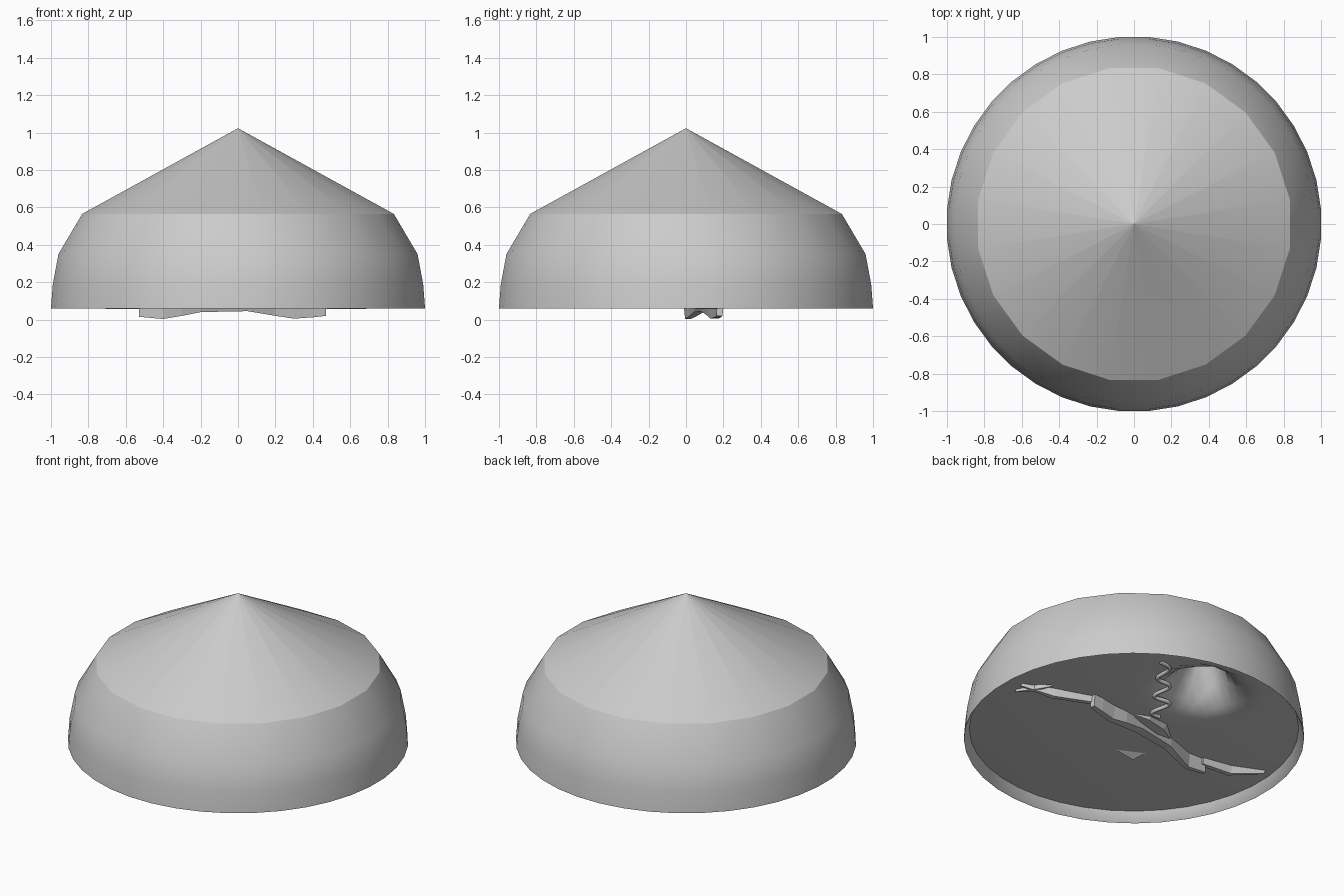
import bpy, bmesh, math
from math import cos, sin, pi, exp

cube = bpy.data.objects.get("Cube")
if cube:
    bpy.data.objects.remove(cube, do_unlink=True)

grey = bpy.data.materials.new("plain_grey")
grey.use_nodes = True
grey.diffuse_color = (0.6, 0.6, 0.6, 1)
grey.node_tree.nodes["Principled BSDF"].inputs["Base Color"].default_value = (0.6, 0.6, 0.6, 1)

SIDES = 40
FLOOR_Z = 0.125
FLOOR_R = 0.968


def make(name, bm, smooth=False):
    """Turn a bmesh into an object with the shared material."""
    bmesh.ops.recalc_face_normals(bm, faces=bm.faces)
    mesh = bpy.data.meshes.new(name)
    bm.to_mesh(mesh)
    bm.free()
    mesh.materials.append(grey)
    obj = bpy.data.objects.new(name, mesh)
    bpy.context.collection.objects.link(obj)
    if smooth:
        bpy.ops.object.select_all(action="DESELECT")
        obj.select_set(True)
        bpy.context.view_layer.objects.active = obj
        bpy.ops.object.shade_smooth_by_angle(angle=math.radians(40))


def round_ring(bm, apothem, height):
    """Ring of vertices whose flat sides face the axes."""
    r = apothem / cos(pi / SIDES)
    verts = []
    for i in range(SIDES):
        a = (i + 0.5) * 2 * pi / SIDES
        x, y = r * cos(a), r * sin(a)
        verts.append(bm.verts.new((x, y, height(x, y))))
    return verts


def eave_ring(bm):
    """Edge between wall and top: half as many sides, split at the middles."""
    verts = []
    for i in range(SIDES // 2):
        for k, r in ((i, 0.833), (i + 0.5, 0.833 / cos(2 * pi / SIDES))):
            a = k * 4 * pi / SIDES
            verts.append(bm.verts.new((r * cos(a), r * sin(a), 0.565)))
    return verts


def bridge(bm, a, b):
    n = len(a)
    for i in range(n):
        j = (i + 1) % n
        bm.faces.new((a[i], a[j], b[j], b[i]))


def fan(bm, loop, tip, split=False):
    """Join a loop to a tip; a split tip keeps each sector visible."""
    v = bm.verts.new(tip)
    for i in range(len(loop)):
        bm.faces.new((loop[i], loop[(i + 1) % len(loop)], v))
        if split and i < len(loop) - 1:
            v = bm.verts.new(tip)


# Bulging outer wall with a short inner lip
bm = bmesh.new()
profile = [(FLOOR_R, FLOOR_Z), (0.997, 0.062), (1.0, 0.06), (0.99, 0.19), (0.96, 0.35)]
rings = [round_ring(bm, r, lambda x, y, z=z: z) for r, z in profile]
rings.append(eave_ring(bm))
for lower, upper in zip(rings, rings[1:]):
    bridge(bm, lower, upper)
make("dome_wall", bm, True)

# Conical top, one sector per side
bm = bmesh.new()
fan(bm, eave_ring(bm)[1::2], (0, 0, 1.023), split=True)
make("cone_top", bm, True)


# Underside, sagging slightly to the middle, with one deep hollow
def sag(x, y):
    return FLOOR_Z - 0.04 * max(0, 1 - (x * x + y * y) / FLOOR_R ** 2)


def floor_height(x, y):
    return sag(x, y) + 0.38 * exp(-((x + 0.0) ** 2 + (y - 0.62) ** 2) / 0.02)


bm = bmesh.new()
steps = 18
rings = [round_ring(bm, FLOOR_R * (steps - i) / steps, floor_height) for i in range(steps)]
for outer, inner in zip(rings, rings[1:]):
    bridge(bm, outer, inner)
fan(bm, rings[-1], (0, 0, sag(0, 0)))
make("underside", bm, True)


# Jagged ridges hanging from the underside
def ridge(name, sections):
    """Sections hold x, y, half width and lowest height."""
    bm = bmesh.new()
    loops = []
    for x, y, w, z in sections:
        top = sag(x, y) + 0.005
        corners = ((-w * 1.6, top), (-w, z), (w, z), (w * 1.6, top))
        loops.append([bm.verts.new((x, y + dy, h)) for dy, h in corners])
    for a, b in zip(loops, loops[1:]):
        bridge(bm, a, b)
    bm.faces.new(loops[0])
    bm.faces.new(loops[-1])
    make(name, bm)


ridge("main_ridge", [
    (-0.53, 0.01, 0.012, 0.015), (-0.4, 0.01, 0.015, 0.003), (-0.3, 0.04, 0.02, 0.02),
    (-0.2, 0.07, 0.025, 0.04), (0.05, 0.11, 0.03, 0.045), (0.2, 0.14, 0.025, 0.02),
    (0.3, 0.15, 0.02, 0.005), (0.4, 0.17, 0.018, 0.012), (0.47, 0.18, 0.015, 0.02)])
ridge("left_tail", [(0.46, 0.16, 0.015, 0.058), (0.68, 0.07, 0.015, 0.056), (0.86, -0.01, 0.004, 0.1)])
ridge("left_spike", [(0.72, 0.1, 0.004, 0.1), (0.78, 0.03, 0.02, 0.085), (0.84, -0.08, 0.004, 0.1)])
ridge("right_tail", [(-0.5, 0.02, 0.015, 0.058), (-0.7, 0.04, 0.015, 0.056), (-0.9, 0.12, 0.005, 0.1)])
ridge("middle_spur", [(-0.2, 0.09, 0.01, 0.08), (-0.07, 0.14, 0.05, 0.06), (0.06, 0.18, 0.03, 0.07),
                      (0.14, 0.18, 0.01, 0.08)])

# Upright shard beside the ridge
bm = bmesh.new()
base = [bm.verts.new(p) for p in ((-0.2, -0.12, 0.09), (-0.01, -0.21, 0.09), (-0.15, -0.2, 0.09))]
bm.faces.new(base)
fan(bm, base, (-0.16, -0.2, 0.062))
make("shard", bm)

# Twisted tendril beside the hollow
curve = bpy.data.curves.new("tendril", "CURVE")
curve.dimensions = "3D"
curve.bevel_depth = 0.013
curve.bevel_resolution = 1
curve.resolution_u = 4
curve.use_fill_caps = True
spline = curve.splines.new("NURBS")
count = 14
spline.points.add(count - 1)
for i, p in enumerate(spline.points):
    t = i / (count - 1)
    wave = 0.06 * sin(i * 1.5) * (1 - 0.5 * t)
    x, y = 0.02 + 0.36 * t + wave, 0.26 + 0.48 * t - wave
    p.co = (x, y, sag(x, y) - 0.005, 1)
spline.use_endpoint_u = True
curve.materials.append(grey)
bpy.context.collection.objects.link(bpy.data.objects.new("tendril", curve))
